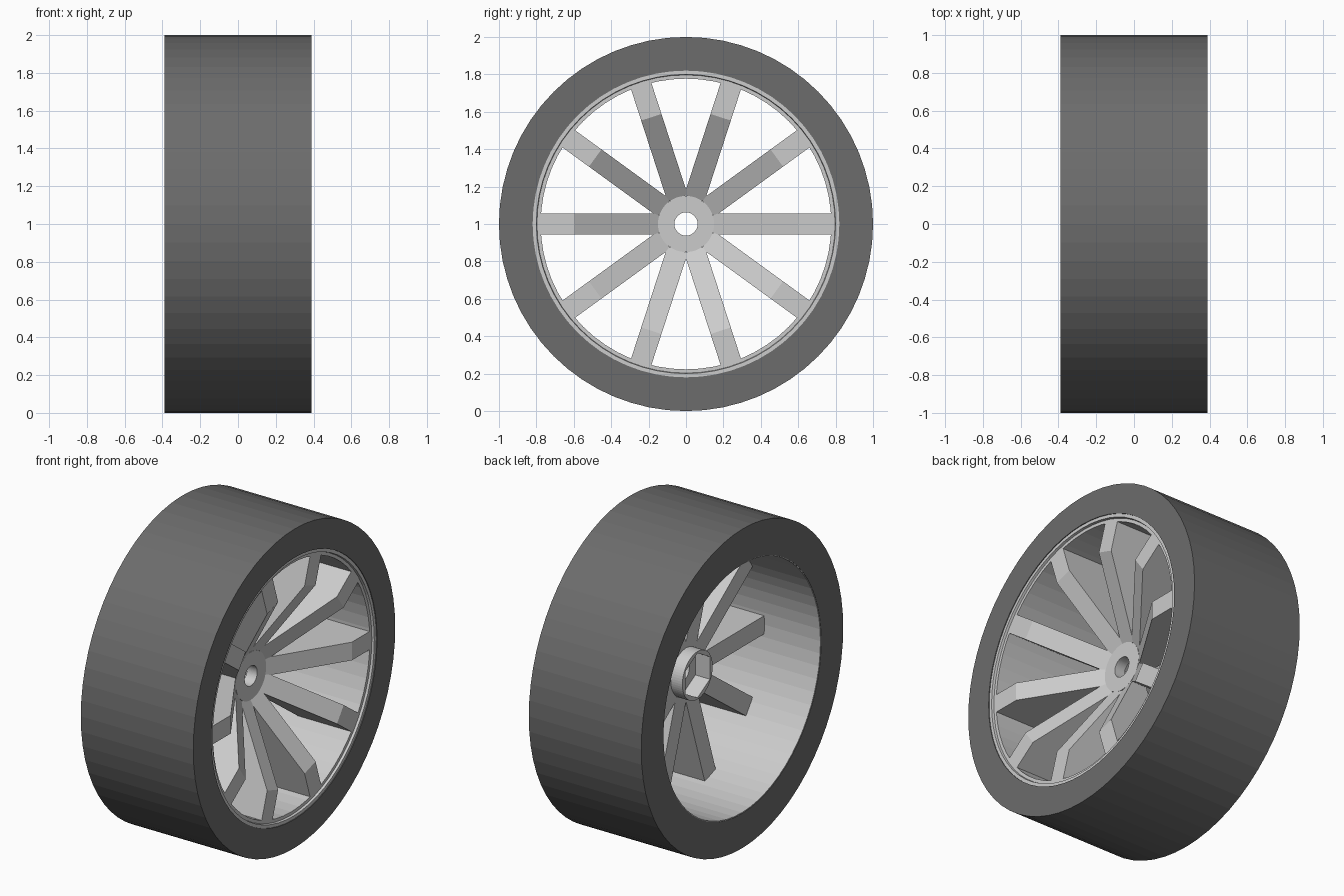
import bpy, bmesh
from math import sin, cos, pi, radians

if "Cube" in bpy.data.objects:
    bpy.data.objects.remove(bpy.data.objects["Cube"])

CENTRE = 1.0      # axle height
grey = None


def finish(name, bm, mat=None):
    bmesh.ops.recalc_face_normals(bm, faces=bm.faces[:])
    me = bpy.data.meshes.new(name)
    bm.to_mesh(me)
    bm.free()
    ob = bpy.data.objects.new(name, me)
    bpy.context.collection.objects.link(ob)
    if mat:
        me.materials.append(mat)
    return ob


def lathe(name, profile, n, mat=None):
    """Spin a closed (x, radius) profile about the axle; radius may be a function of angle."""
    bm = bmesh.new()
    rings = []
    for i in range(n):
        a = 2 * pi * i / n
        ring = []
        for x, r in profile:
            r = r(a) if callable(r) else r
            ring.append(bm.verts.new((x, r * sin(a), CENTRE + r * cos(a))))
        rings.append(ring)
    m = len(profile)
    for i in range(n):
        p, q = rings[i], rings[(i + 1) % n]
        for j in range(m):
            k = (j + 1) % m
            bm.faces.new((p[j], p[k], q[k], q[j]))
    return finish(name, bm, mat)


def hexagon(corner):
    """Radius of a hexagon with a corner pointing up."""
    return lambda a: corner * cos(pi / 6) / cos(a % (pi / 3) - pi / 6)


rubber = bpy.data.materials.new("rubber")
rubber.diffuse_color = (0.15, 0.15, 0.15, 1)
rubber.use_nodes = True
rubber.node_tree.nodes["Principled BSDF"].inputs["Base Color"].default_value = rubber.diffuse_color

# Tyre
lathe("tyre", [(-0.39, 0.782), (-0.39, 1.0), (0.39, 1.0), (0.39, 0.82),
               (0.35, 0.82), (0.35, 0.782)], 64, rubber)

# Rim barrel with stepped front lip
lathe("rim", [(-0.388, 0.777), (-0.388, 0.784), (0.345, 0.784), (0.345, 0.822),
              (0.385, 0.822), (0.385, 0.80), (0.37, 0.797), (0.37, 0.777)], 64)

# Hub with axle hole and hexagonal socket at the back
socket = hexagon(0.14)
lathe("hub", [(-0.08, socket), (-0.08, 0.15), (0.09, 0.15), (0.09, 0.062),
              (0.02, 0.062), (0.02, socket)], 60)

# Ten bent spokes
bm = bmesh.new()
outline = [(0.145, 0.0), (0.145, 0.087), (0.60, 0.37), (0.785, 0.37), (0.785, 0.0)]
HALF = 0.057
for i in range(10):
    a = radians(36 * i)
    sides = []
    for t in (-HALF, HALF):
        sides.append([bm.verts.new((x, r * cos(a) - t * sin(a),
                                    CENTRE + r * sin(a) + t * cos(a))) for r, x in outline])
    bm.faces.new(sides[0])
    bm.faces.new(sides[1][::-1])
    for j in range(len(outline)):
        k = (j + 1) % len(outline)
        bm.faces.new((sides[0][j], sides[1][j], sides[1][k], sides[0][k]))
finish("spokes", bm)
